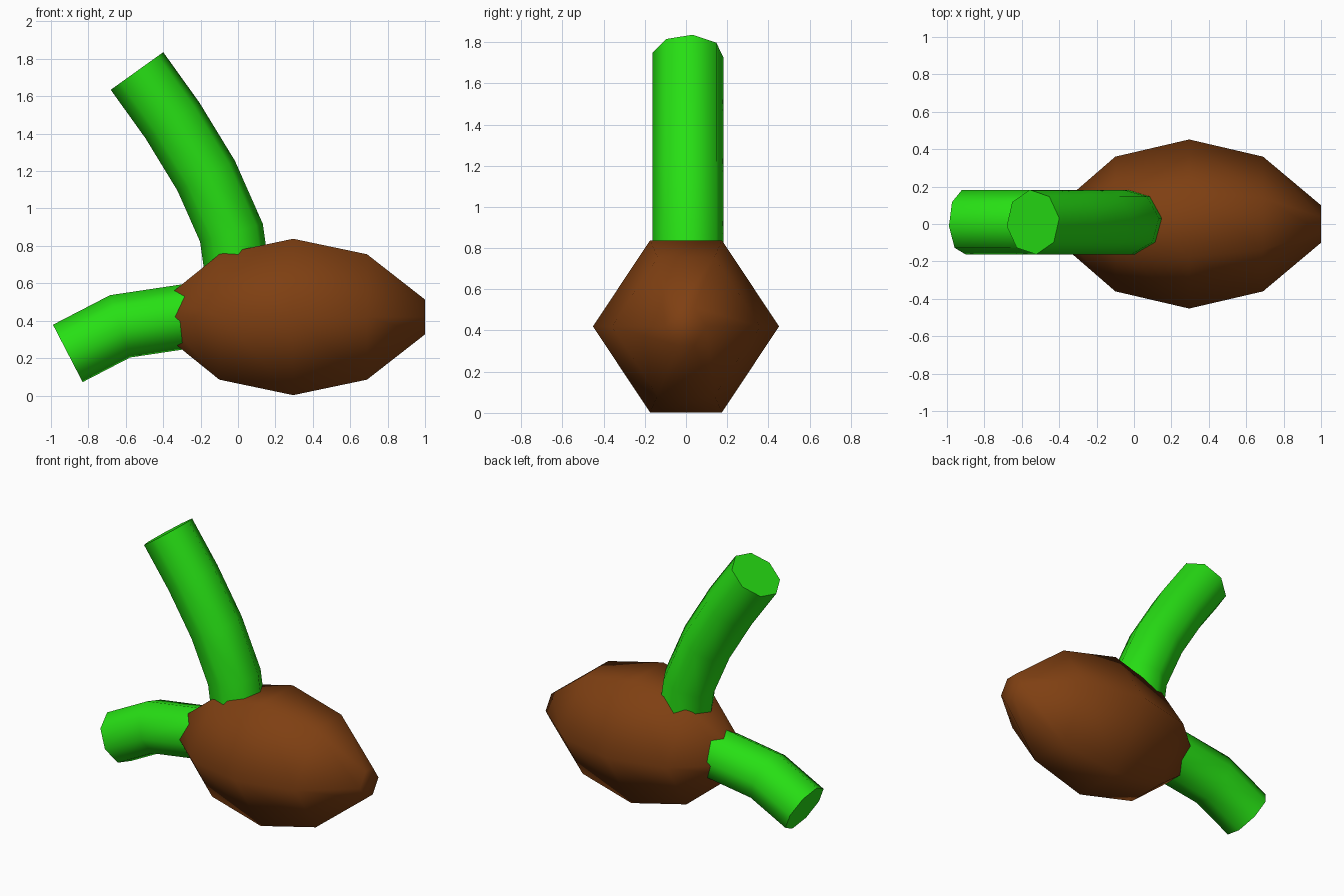
import bpy, bmesh, math
from mathutils import Vector

cube = bpy.data.objects.get("Cube")
if cube:
    bpy.data.objects.remove(cube, do_unlink=True)


def material(name, color):
    m = bpy.data.materials.new(name)
    m.use_nodes = True
    m.diffuse_color = color
    bsdf = next(n for n in m.node_tree.nodes if n.type == 'BSDF_PRINCIPLED')
    bsdf.inputs["Base Color"].default_value = color
    return m


def loft(name, rings, mat, smooth_caps):
    """Skin a row of equal-sided rings and close both ends."""
    bm = bmesh.new()
    rows = [[bm.verts.new(p) for p in ring] for ring in rings]
    count = len(rows[0])
    for a, b in zip(rows, rows[1:]):
        for i in range(count):
            j = (i + 1) % count
            bm.faces.new((a[i], a[j], b[j], b[i])).smooth = True
    for row in (rows[0], rows[-1]):
        cap = bm.faces.new(row)
        cap.smooth = smooth_caps
        if not smooth_caps:
            for e in cap.edges:
                e.smooth = False
    bmesh.ops.recalc_face_normals(bm, faces=bm.faces)
    mesh = bpy.data.meshes.new(name)
    bm.to_mesh(mesh)
    bm.free()
    mesh.materials.append(mat)
    ob = bpy.data.objects.new(name, mesh)
    bpy.context.collection.objects.link(ob)
    return ob


def tube(name, path, radius, y, turn, mat, sides=8):
    """Mitred tube along an (x, z) path in the plane y."""
    pts = [Vector(p) for p in path]
    rings = []
    for k, p in enumerate(pts):
        before = (p - pts[max(k - 1, 0)])
        after = (pts[min(k + 1, len(pts) - 1)] - p)
        before = before.normalized() if k > 0 else after.normalized()
        after = after.normalized() if k < len(pts) - 1 else before
        t = (before + after).normalized()
        stretch = radius / t.dot(before)
        ring = []
        for i in range(sides):
            a = math.tau * i / sides + math.radians(turn)
            s = math.sin(a) * stretch
            ring.append((p.x + t.y * s, y + radius * math.cos(a), p.y - t.x * s))
        rings.append(ring)
    return loft(name, rings, mat, False)


brown = material("brown husk", (0.21, 0.05, 0.006, 1))
green = material("green stem", (0.02, 0.74, 0.007, 1))

# Six-sided seed body lying along x
HEX = [(1, 0), (0.385, 1), (-0.385, 1), (-1, 0), (-0.385, -1), (0.385, -1)]
stations = [(-0.40, 0.10, 0.093), (-0.10, 0.36, 0.335), (0.295, 0.452, 0.418),
            (0.69, 0.36, 0.335), (1.0, 0.10, 0.093)]
loft("seed_body",
     [[(x, ry * u, 0.42 + rz * v) for u, v in HEX] for x, ry, rz in stations],
     brown, True)

# Upright sprout and drooping root
tube("sprout", [(0.01, 0.55), (-0.035, 0.87), (-0.17, 1.175), (-0.35, 1.47), (-0.54, 1.735)],
     0.174, 0.01, -7, green)
tube("root", [(-0.05, 0.455), (-0.31, 0.418), (-0.63, 0.37), (-0.91, 0.225)],
     0.174, 0.01, 7, green)
